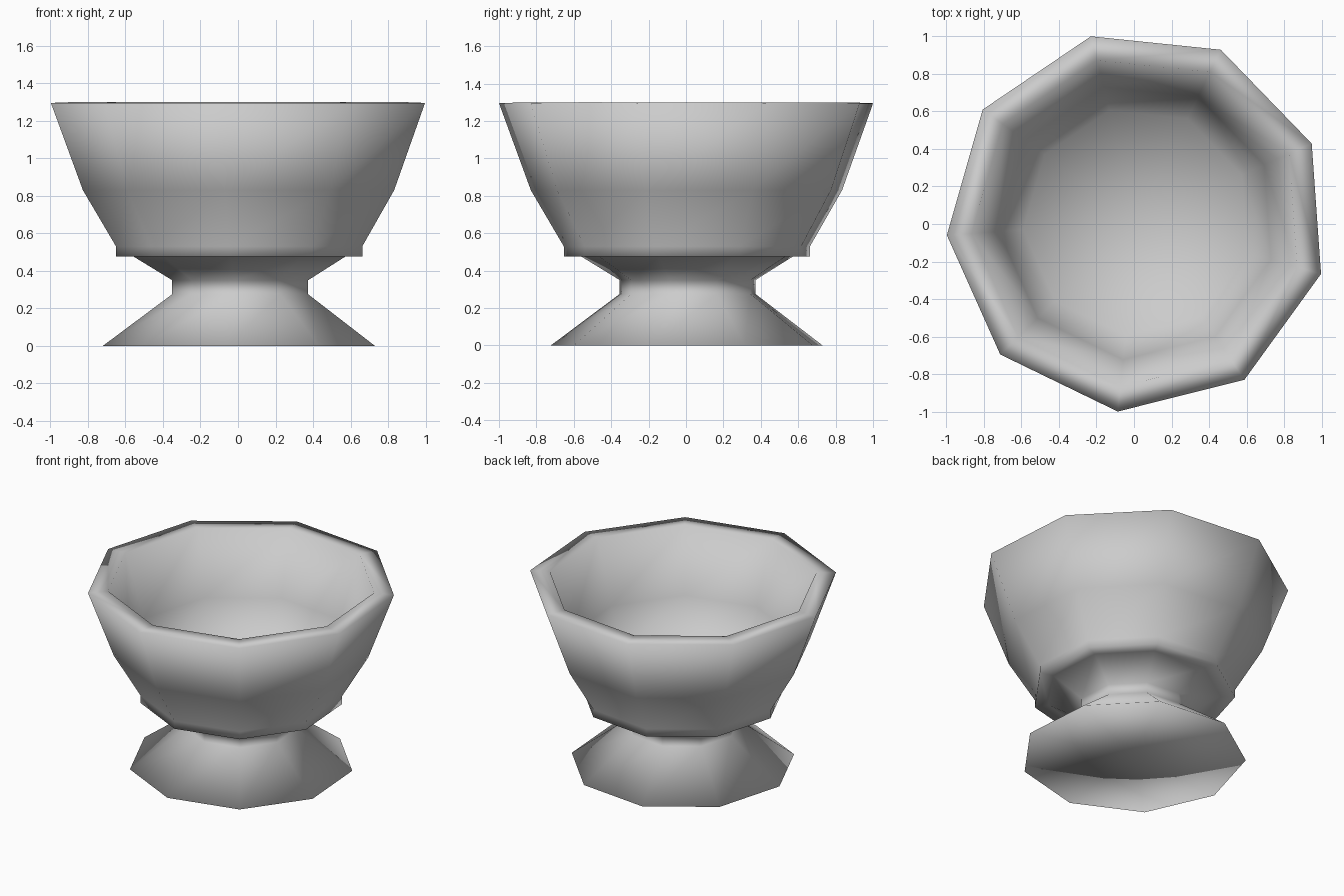
import bpy, bmesh, math

if "Cube" in bpy.data.objects:
    bpy.data.objects.remove(bpy.data.objects["Cube"])

SIDES = 9
PHASE = math.radians(-15.9)
CX, CY = 0.018, 0.013   # nine-sided axis offset so the bounds are centred

# (radius, height): foot centre, foot, neck, collar, outer wall, rim, inner wall, floor centre
profile = [(0, 0.0), (0.74, 0.0), (0.37, 0.275), (0.37, 0.35),
           (0.575, 0.475), (0.67, 0.475), (0.67, 0.53), (0.847, 0.83),
           (1.018, 1.295), (0.886, 1.30), (0.74, 0.86), (0.61, 0.60), (0, 0.56)]


def lathe(name, points):
    bm = bmesh.new()
    rings = []
    for r, z in points:
        if r == 0:
            rings.append([bm.verts.new((CX, CY, z))] * SIDES)
        else:
            rings.append([bm.verts.new((CX + r * math.cos(PHASE + i * math.tau / SIDES),
                                        CY + r * math.sin(PHASE + i * math.tau / SIDES), z))
                          for i in range(SIDES)])
    for a, b in zip(rings, rings[1:]):
        for i in range(SIDES):
            j = (i + 1) % SIDES
            # dict.fromkeys drops the repeated centre vertex, leaving a triangle fan
            bm.faces.new(list(dict.fromkeys((a[i], a[j], b[j], b[i])))).smooth = True
    bmesh.ops.recalc_face_normals(bm, faces=bm.faces)
    mesh = bpy.data.meshes.new(name)
    bm.to_mesh(mesh)
    bm.free()
    obj = bpy.data.objects.new(name, mesh)
    bpy.context.collection.objects.link(obj)
    return obj


# Footed bowl, one continuous turned surface
lathe("footed_bowl", profile)
